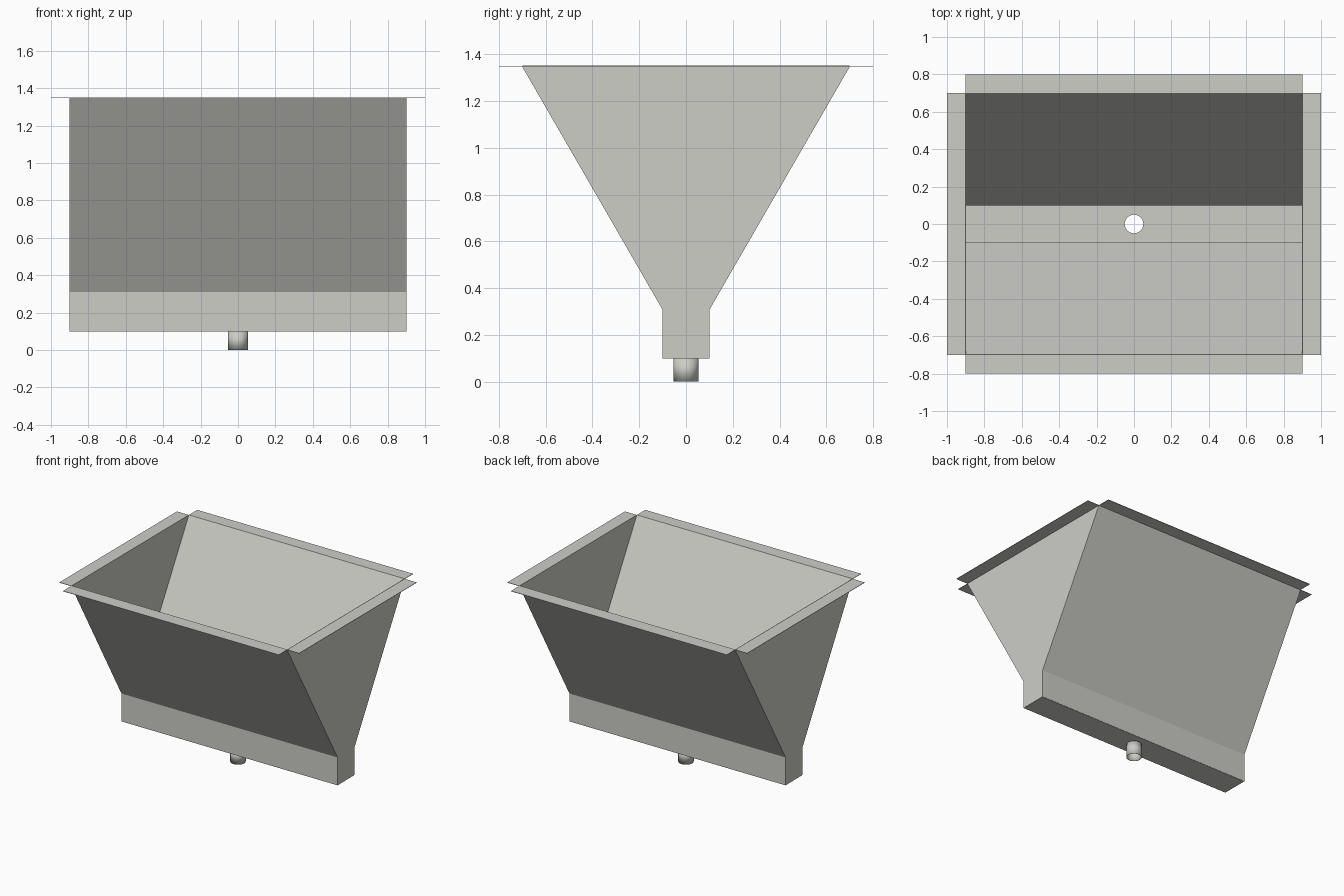
import bpy, bmesh, math

cube = bpy.data.objects.get("Cube")
if cube:
    bpy.data.objects.remove(cube, do_unlink=True)

T = 0.003                      # sheet thickness
X, Y_TOP, Y_LOW = 0.9, 0.7, 0.1
Z_TOP, Z_BEND, Z_FLOOR = 1.35, 0.31, 0.1
LIP = 0.1
R, SIDES = 0.05, 32

steel = bpy.data.materials.new("light steel")
steel.use_nodes = True
colour = (0.61, 0.61, 0.575, 1)
steel.diffuse_color = colour
steel.node_tree.nodes["Principled BSDF"].inputs["Base Color"].default_value = colour


def finish(name, bm):
    mesh = bpy.data.meshes.new(name)
    bm.to_mesh(mesh)
    bm.free()
    mesh.materials.append(steel)
    obj = bpy.data.objects.new(name, mesh)
    bpy.context.collection.objects.link(obj)
    return obj


def thicken(obj, offset):
    mod = obj.modifiers.new("sheet", "SOLIDIFY")
    mod.thickness = T
    mod.offset = offset
    mod.use_even_offset = True


def circle(bm, z):
    angles = [2 * math.pi * i / SIDES for i in range(SIDES)]
    return [bm.verts.new((R * math.cos(a), R * math.sin(a), z)) for a in angles]


def loop_edges(bm, verts):
    return [bm.edges.new((v, verts[(i + 1) % len(verts)])) for i, v in enumerate(verts)]


# Hopper walls and trough: three stacked rectangles joined by flat sheets
bm = bmesh.new()
levels = ((Y_LOW, Z_FLOOR), (Y_LOW, Z_BEND), (Y_TOP, Z_TOP))
rings = [[bm.verts.new((sx * X, sy * y, z)) for sx, sy in ((-1, -1), (1, -1), (1, 1), (-1, 1))]
         for y, z in levels]
for i in (0, 2):
    for low, high in zip(rings, rings[1:]):
        j = (i + 1) % 4
        bm.faces.new((low[i], low[j], high[j], high[i]))
# End panels, one flat sheet each
for i in (1, 3):
    j = (i + 1) % 4
    bm.faces.new((rings[0][i], rings[0][j], rings[1][j], rings[2][j], rings[2][i], rings[1][i]))
thicken(finish("hopper_walls", bm), 0)

# Trough floor with the drain hole
bm = bmesh.new()
corners = [bm.verts.new((sx * X, sy * Y_LOW, Z_FLOOR))
           for sx, sy in ((-1, -1), (1, -1), (1, 1), (-1, 1))]
edges = loop_edges(bm, corners) + loop_edges(bm, circle(bm, Z_FLOOR))
bmesh.ops.triangle_fill(bm, use_beauty=True, edges=edges, normal=(0, 0, 1))
thicken(finish("trough_floor", bm), 0)

# Drain spout, an open tube
bm = bmesh.new()
low, high = circle(bm, 0), circle(bm, Z_FLOOR)
for i in range(SIDES):
    j = (i + 1) % SIDES
    bm.faces.new((low[i], low[j], high[j], high[i]))
spout = finish("drain_spout", bm)
thicken(spout, 1)
bpy.context.view_layer.objects.active = spout
spout.select_set(True)
bpy.ops.object.shade_smooth_by_angle(angle=math.radians(30))
spout.select_set(False)


# Rim flanges, one per side, with open corners
def flange(name, cx, cy, sx, sy):
    bm = bmesh.new()
    bmesh.ops.create_cube(bm, size=1)
    bmesh.ops.scale(bm, vec=(sx, sy, T), verts=bm.verts)
    bmesh.ops.translate(bm, vec=(cx, cy, Z_TOP - T / 2), verts=bm.verts)
    finish(name, bm)


for s, end, side in ((-1, "right", "front"), (1, "left", "back")):
    flange(end + "_flange", s * (X + LIP / 2), 0, LIP, 2 * Y_TOP)
    flange(side + "_flange", 0, s * (Y_TOP + LIP / 2), 2 * X, LIP)
